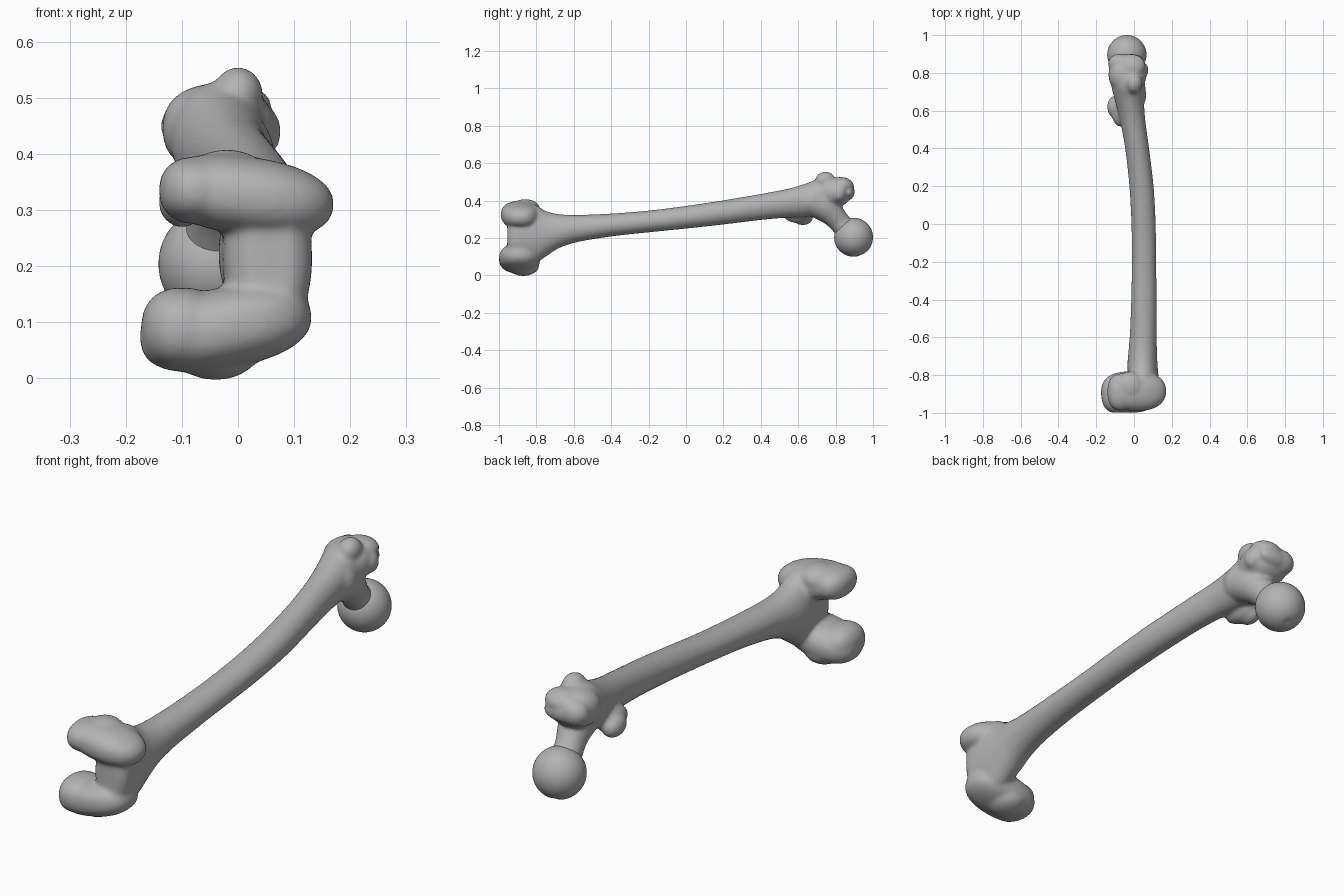
import bpy, bmesh, math
from mathutils import Vector, Matrix

if "Cube" in bpy.data.objects:
    bpy.data.objects.remove(bpy.data.objects["Cube"])

mat = bpy.data.materials.new("bone_grey")
mat.use_nodes = True
GREY = (0.45, 0.45, 0.45, 1)
mat.diffuse_color = GREY
mat.node_tree.nodes["Principled BSDF"].inputs["Base Color"].default_value = GREY


def smooth_stations(rows, steps):
    """Catmull-Rom interpolation through rows of numbers."""
    rows = [Vector(r) for r in rows]
    ext = [rows[0]] + rows + [rows[-1]]
    out = []
    for a, b, c, d in zip(ext, ext[1:], ext[2:], ext[3:]):
        for i in range(steps):
            t = i / steps
            out.append(b + (c - a) * (t / 2) + (a * 2 - b * 5 + c * 4 - d) * (t * t / 2)
                       + (b * 3 - a - c * 3 + d) * (t ** 3 / 2))
    return out + [rows[-1]]


def loft(bm, rows, sides=32, steps=5):
    """Oval rings along y; each row is y, x_min, x_max, z_min, z_max."""
    rings = []
    for y, x0, x1, z0, z1 in smooth_stations(rows, steps):
        ring = []
        for i in range(sides):
            a = math.tau * i / sides
            ring.append(bm.verts.new(((x0 + x1) / 2 + (x1 - x0) / 2 * math.cos(a), y,
                                      (z0 + z1) / 2 + (z1 - z0) / 2 * math.sin(a))))
        rings.append(ring)
    for r, s in zip(rings, rings[1:]):
        for i in range(sides):
            j = (i + 1) % sides
            bm.faces.new((r[i], s[i], s[j], r[j]))
    bm.faces.new(rings[0])
    bm.faces.new(rings[-1][::-1])


def blob(bm, centre, radii, tilt=0, turn=0, power=2):
    """Ellipsoid, squarer with a higher power; tilt about y, turn about x."""
    verts = bmesh.ops.create_icosphere(bm, subdivisions=4, radius=1)["verts"]
    rot = Matrix.Rotation(math.radians(turn), 3, "X") @ Matrix.Rotation(math.radians(tilt), 3, "Y")
    for v in verts:
        n = sum(abs(c) ** power for c in v.co) ** (1 / power)
        v.co = rot @ Vector([c / n * r for c, r in zip(v.co, radii)]) + Vector(centre)


def chain(bm, rows, steps=5):
    """Tube of spheres; each row is x, y, z, radius."""
    for x, y, z, r in smooth_stations(rows, steps):
        blob(bm, (x, y, z), (r, r, r))


def finish(bm, name):
    bmesh.ops.recalc_face_normals(bm, faces=bm.faces)
    mesh = bpy.data.meshes.new(name)
    bm.to_mesh(mesh)
    bm.free()
    mesh.materials.append(mat)
    ob = bpy.data.objects.new(name, mesh)
    bpy.context.collection.objects.link(ob)
    bpy.ops.object.select_all(action="DESELECT")
    ob.select_set(True)
    bpy.context.view_layer.objects.active = ob
    return ob


bm = bmesh.new()

# bowed shaft with flared ends
loft(bm, [
    (-0.955, 0.02, 0.10, 0.10, 0.32),
    (-0.92, -0.02, 0.13, 0.07, 0.35),
    (-0.82, -0.03, 0.13, 0.06, 0.38),
    (-0.75, -0.035, 0.125, 0.10, 0.345),
    (-0.68, -0.03, 0.122, 0.145, 0.328),
    (-0.58, -0.022, 0.12, 0.178, 0.324),
    (-0.4, -0.015, 0.12, 0.208, 0.331),
    (-0.2, -0.012, 0.118, 0.23, 0.347),
    (0.0, -0.014, 0.115, 0.25, 0.372),
    (0.2, -0.025, 0.104, 0.272, 0.402),
    (0.4, -0.047, 0.08, 0.296, 0.436),
    (0.55, -0.075, 0.06, 0.309, 0.465),
    (0.65, -0.10, 0.053, 0.312, 0.495),
    (0.73, -0.12, 0.052, 0.325, 0.525),
    (0.80, -0.12, 0.055, 0.37, 0.525),
    (0.85, -0.10, 0.04, 0.41, 0.505),
])

# upper and lower knuckles
blob(bm, (0.015, -0.885, 0.325), (0.157, 0.105, 0.07), tilt=8, power=2.3)
blob(bm, (-0.075, -0.89, 0.335), (0.066, 0.098, 0.06), power=2.3)
blob(bm, (-0.02, -0.86, 0.355), (0.075, 0.08, 0.053))
blob(bm, (-0.022, -0.89, 0.09), (0.155, 0.11, 0.072), tilt=-11, power=2.4)
blob(bm, (-0.10, -0.90, 0.088), (0.073, 0.10, 0.074), power=2.3)
blob(bm, (-0.04, -0.87, 0.052), (0.08, 0.085, 0.055))

# large outer knob with a ridge and a hooked tip
blob(bm, (-0.035, 0.79, 0.445), (0.10, 0.09, 0.08), power=2.3)
blob(bm, (0.0, 0.745, 0.505), (0.045, 0.055, 0.05))
blob(bm, (-0.01, 0.84, 0.485), (0.07, 0.06, 0.04), turn=-15)
blob(bm, (-0.075, 0.85, 0.45), (0.063, 0.052, 0.055))
blob(bm, (-0.03, 0.872, 0.445), (0.08, 0.03, 0.038))
blob(bm, (0.045, 0.815, 0.44), (0.032, 0.04, 0.045))

# small inner knob
blob(bm, (-0.10, 0.62, 0.315), (0.042, 0.06, 0.046), turn=-10)
blob(bm, (-0.075, 0.60, 0.33), (0.045, 0.085, 0.05))

# neck
chain(bm, [
    (-0.02, 0.68, 0.40, 0.085),
    (-0.02, 0.735, 0.37, 0.078),
    (-0.025, 0.785, 0.325, 0.064),
    (-0.033, 0.825, 0.28, 0.058),
    (-0.037, 0.875, 0.225, 0.065),
])

body = finish(bm, "bone_body")
remesh = body.modifiers.new("fuse", "REMESH")
remesh.mode = "VOXEL"
remesh.voxel_size = 0.008
soften = body.modifiers.new("soften", "SMOOTH")
soften.factor = 0.5
soften.iterations = 10
for m in ("fuse", "soften"):
    bpy.ops.object.modifier_apply(modifier=m)
bpy.ops.object.shade_smooth()

# round head with a shallow pit
bm = bmesh.new()
centre = Vector((-0.038, 0.896, 0.204))
blob(bm, centre, (0.104, 0.104, 0.104))
pit = Vector((-0.05, 0.44, -0.88)).normalized()
for v in bm.verts:
    d = v.co - centre
    near = max(0, 1 - d.angle(pit) / 0.24)
    v.co -= d * 0.09 * near * near * (3 - 2 * near)
finish(bm, "ball_head")
bpy.ops.object.shade_smooth()
